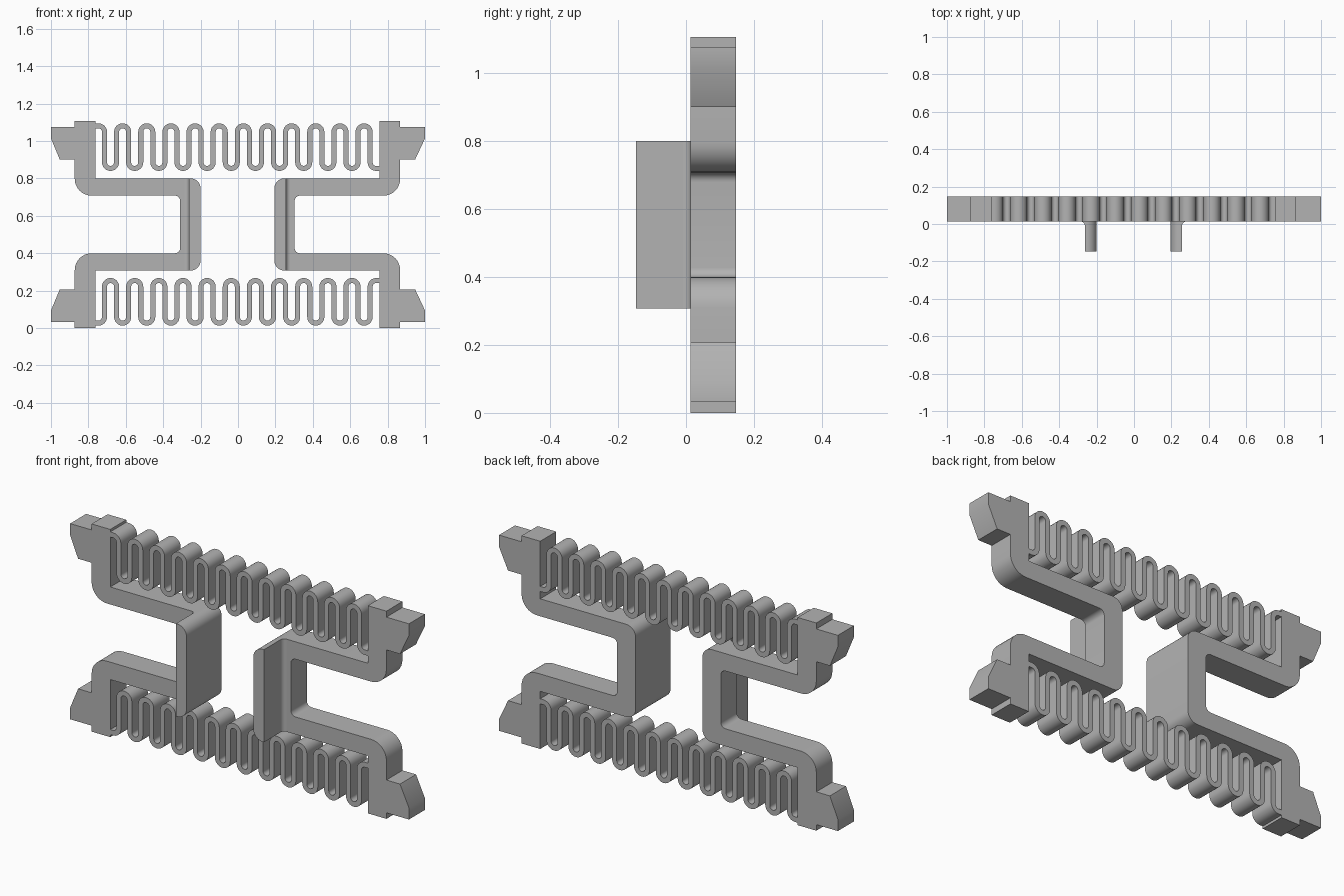
import bpy, bmesh, math
from mathutils import Vector

cube = bpy.data.objects.get("Cube")
if cube:
    bpy.data.objects.remove(cube)

MID = 0.554                            # height of the mirror plane
BACK, FACE, FRONT = 0.148, 0.013, -0.148
SHIFT = -0.003                         # both frames sit slightly to the right

grey = bpy.data.materials.new("plain grey")
grey.use_nodes = True
grey.diffuse_color = (0.45, 0.45, 0.45, 1)
grey.node_tree.nodes["Principled BSDF"].inputs["Base Color"].default_value = grey.diffuse_color


def rounded(points, steps=8):
    """Outline from (x, z, radius) corners."""
    out = []
    for i, (x, z, r) in enumerate(points):
        p = Vector((x, z))
        if r == 0:
            out.append(p)
            continue
        a = (Vector(points[i - 1][:2]) - p).normalized()
        b = (Vector(points[(i + 1) % len(points)][:2]) - p).normalized()
        centre = p + (a + b) * r
        for k in range(steps + 1):
            t = k / steps * math.pi / 2
            out.append(centre - b * r * math.cos(t) - a * r * math.sin(t))
    return out


def prism(name, faces, direction):
    """Extrude flat faces (lists of 3D points) into a solid."""
    bm = bmesh.new()
    for pts in faces:
        bm.faces.new([bm.verts.new(p) for p in pts])
    bmesh.ops.remove_doubles(bm, verts=bm.verts, dist=1e-5)
    ext = bmesh.ops.extrude_face_region(bm, geom=bm.faces[:], use_keep_orig=True)
    moved = [v for v in ext["geom"] if isinstance(v, bmesh.types.BMVert)]
    bmesh.ops.translate(bm, verts=moved, vec=direction)
    bmesh.ops.recalc_face_normals(bm, faces=bm.faces[:])
    mesh = bpy.data.meshes.new(name)
    bm.to_mesh(mesh)
    bm.free()
    mesh.materials.append(grey)
    obj = bpy.data.objects.new(name, mesh)
    bpy.context.collection.objects.link(obj)
    bpy.ops.object.select_all(action="DESELECT")
    obj.select_set(True)
    bpy.context.view_layer.objects.active = obj
    bpy.ops.object.shade_smooth_by_angle(angle=math.radians(35))


def place(x, side):
    return side * x if x >= 1 else side * x + SHIFT


# Side frames with end tabs, each with a forward fin and a root fillet
half = [(0.197, 0.247, 0.055), (0.760, 0.247, 0), (0.760, MID, 0), (0.870, MID, 0),
        (0.870, 0.522, 0), (1, 0.522, 0), (1, 0.46, 0), (0.95, 0.347, 0),
        (0.870, 0.347, 0), (0.870, 0.154, 0.09), (0.306, 0.154, 0.028)]
frame = rounded(half + [(x, -z, r) for x, z, r in reversed(half)])
fin = rounded([(0.197, 0.247, 0.055), (0.260, 0.247, 0),
               (0.260, -0.247, 0), (0.197, -0.247, 0.055)])
R = 0.022
fillet = [(0.260, FACE)] + [
    (0.260 + R - R * math.cos(t), FACE - R + R * math.sin(t))
    for t in (k / 6 * math.pi / 2 for k in range(7))]

for word, side in (("left", 1), ("right", -1)):
    prism(word + "_frame", [[(place(p.x, side), FACE, MID + p.y) for p in frame]],
          (0, BACK - FACE, 0))
    prism(word + "_fin", [[(place(p.x, side), FRONT, MID + p.y) for p in fin]],
          (0, FACE - FRONT, 0))
    prism(word + "_fin_fillet", [[(place(x, side), y, MID - 0.247) for x, y in fillet]],
          (0, 0, 0.494))

# Serpentine springs joining the frames
PITCH, WALL, LOW, HIGH = 0.1291, 0.0135, 0.332, 0.495
RAD = PITCH / 4
START, END, LOOPS = -0.746, 0.757, 12


def spring_edges():
    """Pairs of (x, z) points on both sides of the winding strip."""
    path = [(-0.763, HIGH + RAD, 0, 1)]
    for i in range(LOOPS * 2):
        up = i % 2 == 0
        x, z, s = START + i * PITCH / 2, HIGH if up else LOW, 1 if up else -1
        first, last = (6 if i == 0 else 0), (6 if i == LOOPS * 2 - 1 else 12)
        for k in range(first, last + 1):
            t = math.pi * (1 - k / 12)
            nx, nz = math.cos(t), s * math.sin(t)
            path.append((x + RAD * nx, z + RAD * nz, s * nx, s * nz))
    path.append((END, LOW - RAD, 0, 1))
    return [((x + WALL * nx, z + WALL * nz), (x - WALL * nx, z - WALL * nz))
            for x, z, nx, nz in path]


edges = spring_edges()
for word, side in (("upper", 1), ("lower", -1)):
    quads = []
    for (a, b), (c, d) in zip(edges, edges[1:]):
        quads.append([(x, FACE, MID + side * z) for x, z in (a, c, d, b)])
    prism(word + "_spring", quads, (0, BACK - FACE, 0))
